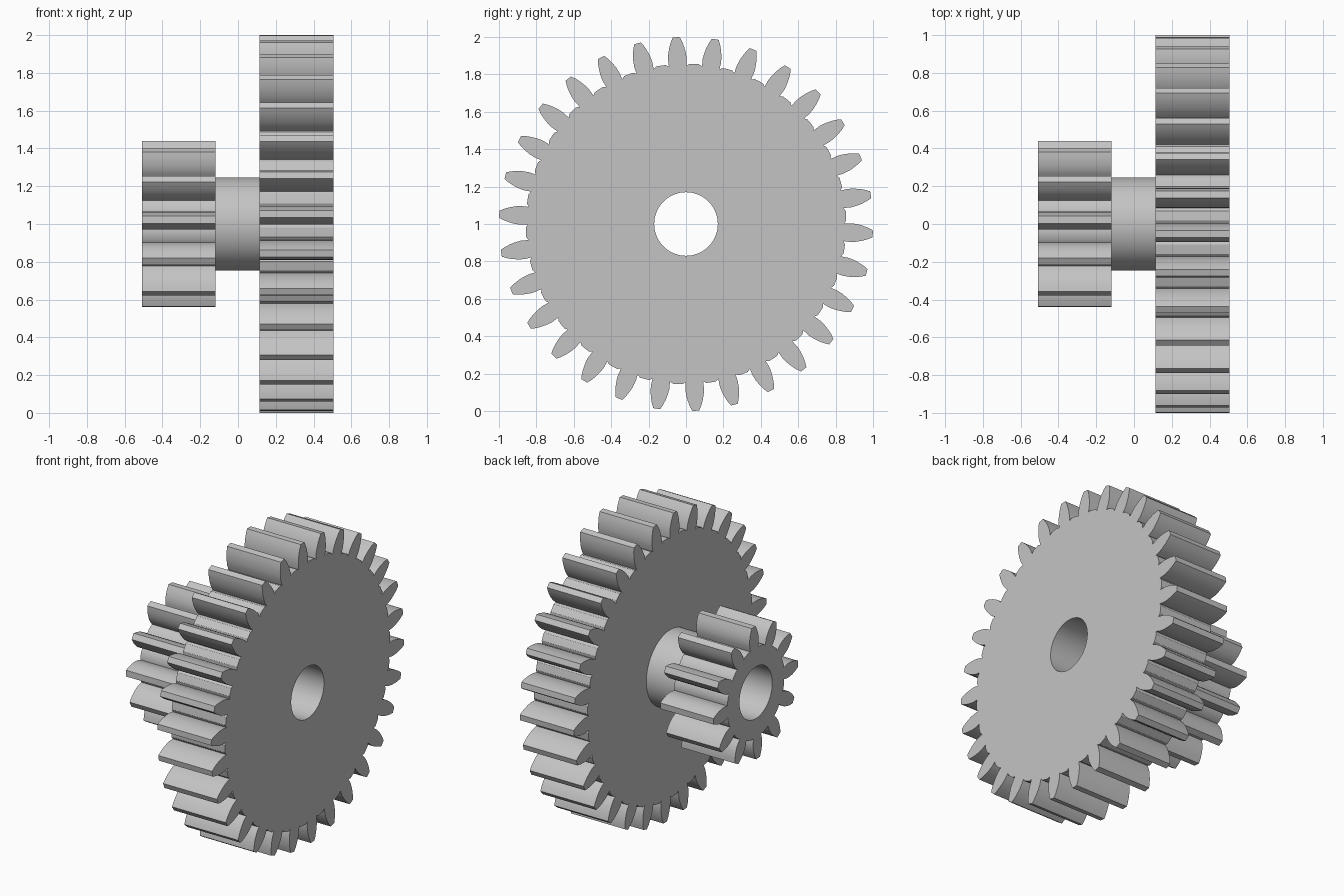
import bpy, bmesh, math

if "Cube" in bpy.data.objects:
    bpy.data.objects.remove(bpy.data.objects["Cube"])

BORE = 0.17      # shaft hole radius
AXIS_Z = 1.0     # height of the shaft axis

steel = bpy.data.materials.new("grey_metal")
steel.diffuse_color = (0.55, 0.55, 0.55, 1)
steel.use_nodes = True
steel.node_tree.nodes["Principled BSDF"].inputs["Base Color"].default_value = steel.diffuse_color


def circle(radius, n=64):
    return [(radius, 2 * math.pi * i / n) for i in range(n)]


def gear(teeth, first_deg, flank, root):
    """Polar outline; flank lists (radius, half angle in degrees) from base to tip."""
    pts = []
    pitch = 360 / teeth
    for i in range(teeth):
        c = first_deg + i * pitch
        pts += [(r, math.radians(c - h)) for r, h in flank]
        pts += [(r, math.radians(c + h)) for r, h in reversed(flank)]
        # slightly raised floor between teeth
        gap = pitch / 2 - flank[0][1]
        pts += [(root, math.radians(c + pitch / 2 + gap * k)) for k in (-0.6, 0, 0.6)]
    return pts


def bored_plate(name, outline, x0, x1):
    """Extrude an outline with a shaft hole along x."""
    bm = bmesh.new()
    edges = []
    for loop in (outline, circle(BORE)):
        vs = [bm.verts.new((x0, r * math.cos(a), AXIS_Z + r * math.sin(a))) for r, a in loop]
        edges += [bm.edges.new((vs[i - 1], vs[i])) for i in range(len(vs))]
    bmesh.ops.triangle_fill(bm, edges=edges, use_beauty=True, normal=(1, 0, 0))
    ext = bmesh.ops.extrude_face_region(bm, geom=bm.faces[:], use_keep_orig=True)
    moved = [g for g in ext["geom"] if isinstance(g, bmesh.types.BMVert)]
    bmesh.ops.translate(bm, verts=moved, vec=(x1 - x0, 0, 0))
    bmesh.ops.recalc_face_normals(bm, faces=bm.faces[:])
    me = bpy.data.meshes.new(name)
    bm.to_mesh(me)
    bm.free()
    me.materials.append(steel)
    ob = bpy.data.objects.new(name, me)
    bpy.context.collection.objects.link(ob)
    bpy.ops.object.select_all(action='DESELECT')
    ob.select_set(True)
    bpy.context.view_layer.objects.active = ob
    bpy.ops.object.shade_smooth_by_angle(angle=math.radians(20))


# Large 30-tooth wheel
bored_plate("large_gear",
            gear(30, 9, [(0.846, 3.2), (0.885, 3.25), (0.915, 2.95),
                         (0.945, 2.45), (0.975, 1.8), (1.0, 1.05)], 0.857),
            0.115, 0.505)

# Small 12-tooth pinion
bored_plate("small_gear",
            gear(12, 27, [(0.293, 7.6), (0.325, 8.1), (0.352, 7.7),
                          (0.38, 6.5), (0.41, 4.7), (0.4385, 2.6)], 0.297),
            -0.507, -0.12)

# Plain hub joining both gears
bored_plate("hub", circle(0.247), -0.12, 0.115)
